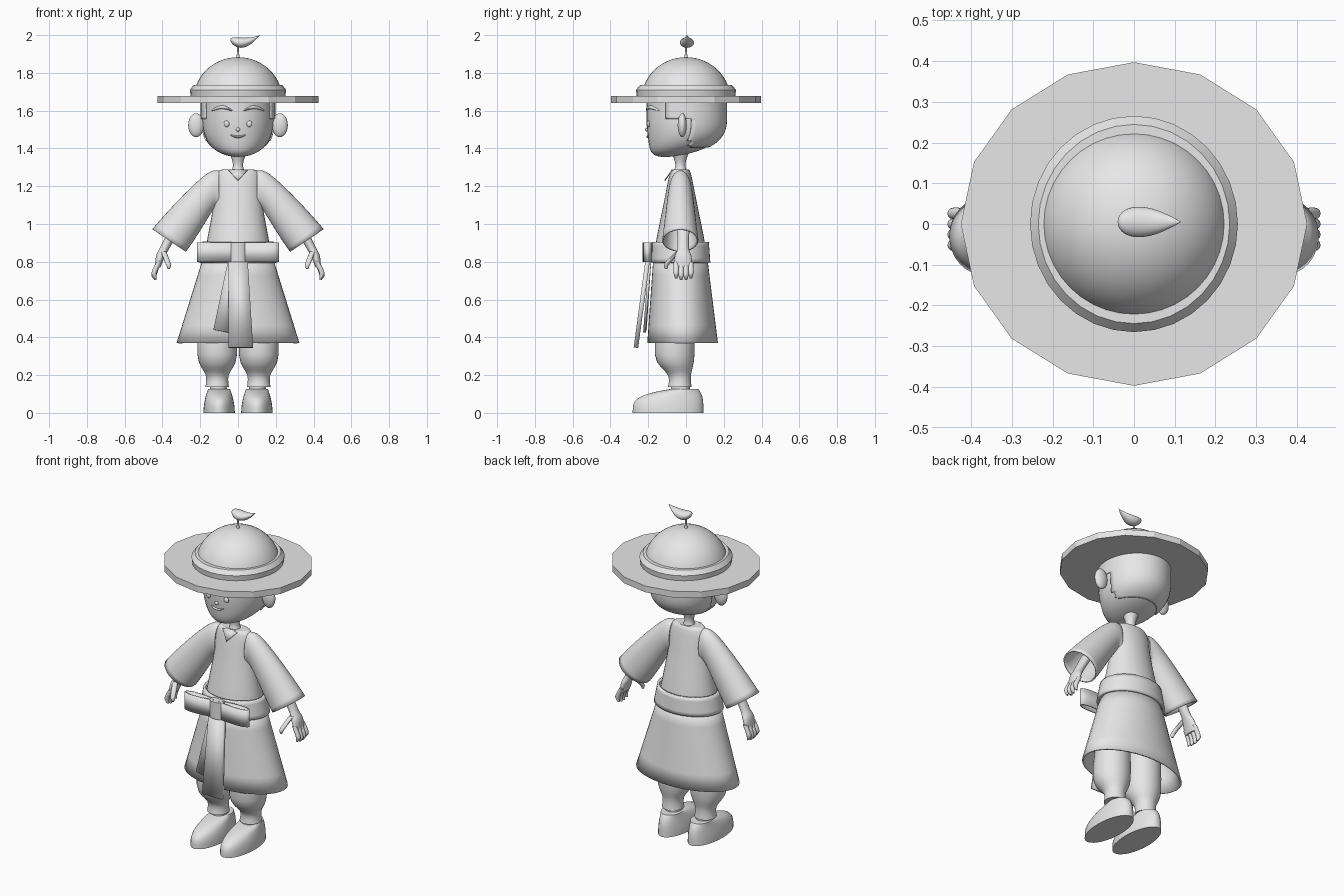
import bpy, bmesh
from math import sin, cos, sqrt, tau, pi, radians

if "Cube" in bpy.data.objects:
    bpy.data.objects.remove(bpy.data.objects["Cube"])

colour = (.8, .8, .8, 1)
grey = bpy.data.materials.new("plain_grey")
grey.use_nodes = True
grey.diffuse_color = colour
grey.node_tree.nodes["Principled BSDF"].inputs["Base Color"].default_value = colour


def finish(name, bm, thick=0, mirror=False, angle=40):
    """Turn a bmesh into a finished object."""
    bmesh.ops.recalc_face_normals(bm, faces=bm.faces)
    mesh = bpy.data.meshes.new(name)
    bm.to_mesh(mesh)
    bm.free()
    mesh.materials.append(grey)
    ob = bpy.data.objects.new(name, mesh)
    bpy.context.collection.objects.link(ob)
    bpy.ops.object.select_all(action='DESELECT')
    ob.select_set(True)
    bpy.context.view_layer.objects.active = ob
    bpy.ops.object.shade_smooth_by_angle(angle=radians(angle))
    if thick:
        solid = ob.modifiers.new("thickness", 'SOLIDIFY')
        solid.thickness = thick
        solid.offset = 0
    if mirror:
        ob.modifiers.new("mirror", 'MIRROR')


def spline(rows, steps):
    """Catmull-Rom interpolation of rows of numbers."""
    out = []
    for i in range(len(rows) - 1):
        before, start, end = rows[max(i - 1, 0)], rows[i], rows[i + 1]
        after = rows[min(i + 2, len(rows) - 1)]
        for k in range(steps):
            t = k / steps
            out.append([q + t / 2 * (r - p + t * (2 * p - 5 * q + 4 * r - s + t * (3 * q - p - 3 * r + s)))
                        for p, q, r, s in zip(before, start, end, after)])
    return out + [rows[-1]]


def loft(name, rows, steps=4, sides=32, cap=True, keep=None, **options):
    """Skin rings given as x, y, z, radius, y radius and optional tilt."""
    rows = [tuple(row) if len(row) == 6 else (*row, 0) for row in rows]
    bm, rings = bmesh.new(), []
    for x, y, z, wide, deep, tilt in spline(rows, steps):
        wide, deep, tilt = max(wide, .0005), max(deep, .0005), radians(tilt)
        ring = []
        for k in range(sides):
            turn = tau * k / sides
            u = wide * cos(turn)
            ring.append(bm.verts.new((x + u * cos(tilt), y + deep * sin(turn), z + u * sin(tilt))))
        rings.append(ring)
    for low, high in zip(rings, rings[1:]):
        for k in range(sides):
            bm.faces.new((low[k], low[k - 1], high[k - 1], high[k]))
    if cap:
        bm.faces.new(rings[0])
        bm.faces.new(rings[-1])
    if keep:
        drop = [f for f in bm.faces if not keep(f.calc_center_median())]
        bmesh.ops.delete(bm, geom=drop, context='FACES')
    finish(name, bm, **options)


def plate(name, corners, thick):
    bm = bmesh.new()
    bm.faces.new([bm.verts.new(corner) for corner in corners])
    finish(name, bm, thick)


def ball(name, place, size, **options):
    bm = bmesh.new()
    bmesh.ops.create_uvsphere(bm, u_segments=20, v_segments=12, radius=1)
    bmesh.ops.scale(bm, vec=size, verts=bm.verts)
    bmesh.ops.translate(bm, vec=place, verts=bm.verts)
    finish(name, bm, **options)


def steps_to_one(count):
    return [k / count for k in range(count + 1)]


# Hat: faceted brim, band, dome, stem and leaf
loft("hat_brim", [(0, 0, z, .425, .397) for z in (1.64, 1.678)], steps=1, sides=16, angle=15)
loft("hat_band", [(0, 0, z, r, r * 1.04) for z, r in ((1.67, .25), (1.71, .255), (1.735, .235))], steps=1)


def dome_ring(t):
    r = .235 * cos(t * pi / 2)
    return 0, 0, 1.66 + .223 * sin(t * pi / 2), r, r


def leaf_ring(t):
    r = sqrt(t) * (1 - t)
    return .155 * t - .04, .005, 1.975 - .08 * t + .105 * t * t, .07 * r, .097 * r, 90


loft("hat_dome", [dome_ring(t) for t in steps_to_one(14)], steps=1, sides=40)
loft("hat_stem", [(0, 0, z, r, r) for z, r in ((1.87, .014), (1.9, .006), (1.95, .005))], sides=12)
loft("hat_leaf", [leaf_ring(t * t) for t in steps_to_one(20)], steps=1, sides=24)


# Head: round skull drawn forward to the chin
def head_ring(z, grow=0):
    drop = max(0, (1.59 - z) / .235)
    r = sqrt(max(0, 1 - drop ** 3))
    return 0, -.11 * drop ** 4, z, .19 * r + grow, .21 * r + grow


def face_y(x, z):
    """Front surface of the head."""
    _, y, _, wide, deep = head_ring(z)
    return y - deep * sqrt(1 - (x / wide) ** 2)


levels = [1.59 - .235 * cos(t * pi / 2) for t in steps_to_one(16)] + [1.7]
loft("head", [head_ring(z) for z in levels], steps=1)
loft("hair", [head_ring(z, .005) for z in levels if z > 1.4], steps=2, sides=48, cap=False, thick=.006,
     keep=lambda c: c.y > .02 or (c.z > 1.55 and c.y > -.11))
ball("ears", (.222, -.02, 1.523), (.042, .024, .063), mirror=True)
loft("neck", [(0, -.03, z, r, r) for z, r in ((1.24, .06), (1.31, .026), (1.4, .055))], sides=24)

# Face: eyes, nose, brows and smile
ball("eyes", (.06, face_y(.06, 1.53), 1.53), (.015, .01, .017), mirror=True)
ball("nose", (0, face_y(0, 1.5), 1.5), (.012, .01, .01))


def face_stroke(name, left, right, z, bend, thick, **options):
    """Tapered arc lying on the face."""
    rows = []
    for t in steps_to_one(12):
        x, arch = left + (right - left) * t, sin(pi * t)
        height = z + bend * arch
        r = thick * sqrt(arch + .05)
        rows.append((x, face_y(x, height), height, r, r * 1.4, 90))
    loft(name, rows, steps=1, sides=12, **options)


face_stroke("eyebrows", .03, .14, 1.6, .018, .009, mirror=True)
face_stroke("mouth", -.042, .042, 1.473, -.012, .006)

# Robe top, neckline and wide sleeves
loft("robe_top", [(0, -.03, z, wide, deep) for z, wide, deep in
                  ((1.287, .05, .036), (1.27, .11, .055), (1.1, .13, .09), (.9, .166, .13), (.8, .18, .14))])
plate("neckline", [(-.05, -.075, 1.284), (.05, -.075, 1.284), (0, -.112, 1.23)], thick=.006)
loft("sleeves", [(x, -.03, z, wide, deep, tilt) for x, z, wide, deep, tilt in
                 ((.1, 1.18, .1, .05, 90), (.16, 1.16, .09, .06, 75), (.365, .913, .103, .092, 34))],
     steps=8, cap=False, thick=.008, mirror=True)

# Hands with forearms, fingers and thumbs
loft("hands", [(x, -.015, z, wide, deep) for x, z, wide, deep in
               ((.33, .98, .03, .034), (.387, .875, .026, .03), (.41, .83, .024, .044), (.425, .77, .014, .048))],
     sides=20, mirror=True)
for i in range(4):
    y, tip = .026 * i - .052, .7 + .008 * abs(i - 1.5)
    loft(f"finger_{i + 1}", [(x, y, z, r, r) for x, z, r in
                             ((.418, .8, .013), (.444, tip + .03, .014), (.437, tip, .006))],
         sides=12, mirror=True)
loft("thumbs", [(x, y, z, r, r) for x, y, z, r in
                ((.395, -.04, .855, .015), (.37, -.1, .79, .014), (.366, -.105, .762, .006))],
     sides=12, mirror=True)

# Skirt and sash
loft("skirt", [(0, -.03, .82, .18, .138), (0, -.018, .37, .32, .182)], sides=40, cap=False, thick=.01)
loft("sash", [(0, -.028, .795, .203, .15), (0, -.028, .905, .18, .142)], sides=40, cap=False, thick=.014)

# Bow: ribbon loops, a knot and two tails
bm = bmesh.new()
loop = []
for k in range(24):
    turn = tau * k / 24
    depth = .019 + .007 * cos(turn)
    loop.append([bm.verts.new((.112 + .102 * cos(turn), depth * sin(turn) - .203, z)) for z in (.8, .903)])
for k in range(24):
    bm.faces.new((*loop[k - 1], *reversed(loop[k])))
finish("bow_loops", bm, thick=.008, mirror=True)
loft("bow_knot", [(0, -.2, z, .046, .03) for z in (.8, .903)], steps=1, sides=16)
plate("front_tail", [(-.05, -.2, .83), (.05, -.2, .83), (.08, -.265, .345), (-.05, -.265, .345)], thick=.024)
plate("side_tail", [(-.05, -.19, .82), (0, -.19, .82), (-.05, -.22, .425), (-.13, -.215, .44)], thick=.014)

# Trousers, ankles and shoes
loft("trouser_legs", [(.11, y, z, r, r) for y, z, r in
                      ((-.045, .6, .09), (-.06, .31, .105), (-.035, .2, .061), (-.033, .138, .062))], mirror=True)
loft("ankles", [(.103, -.03, z, .045, .05) for z in (.09, .15)], steps=1, mirror=True)


def shoe_ring(t):
    rise = t ** 4
    return .1, .085 * rise - .095, .126 * t, .083 - .025 * t * t, .187 - .112 * rise


loft("shoes", [shoe_ring(t) for t in steps_to_one(10)], steps=1, mirror=True)
